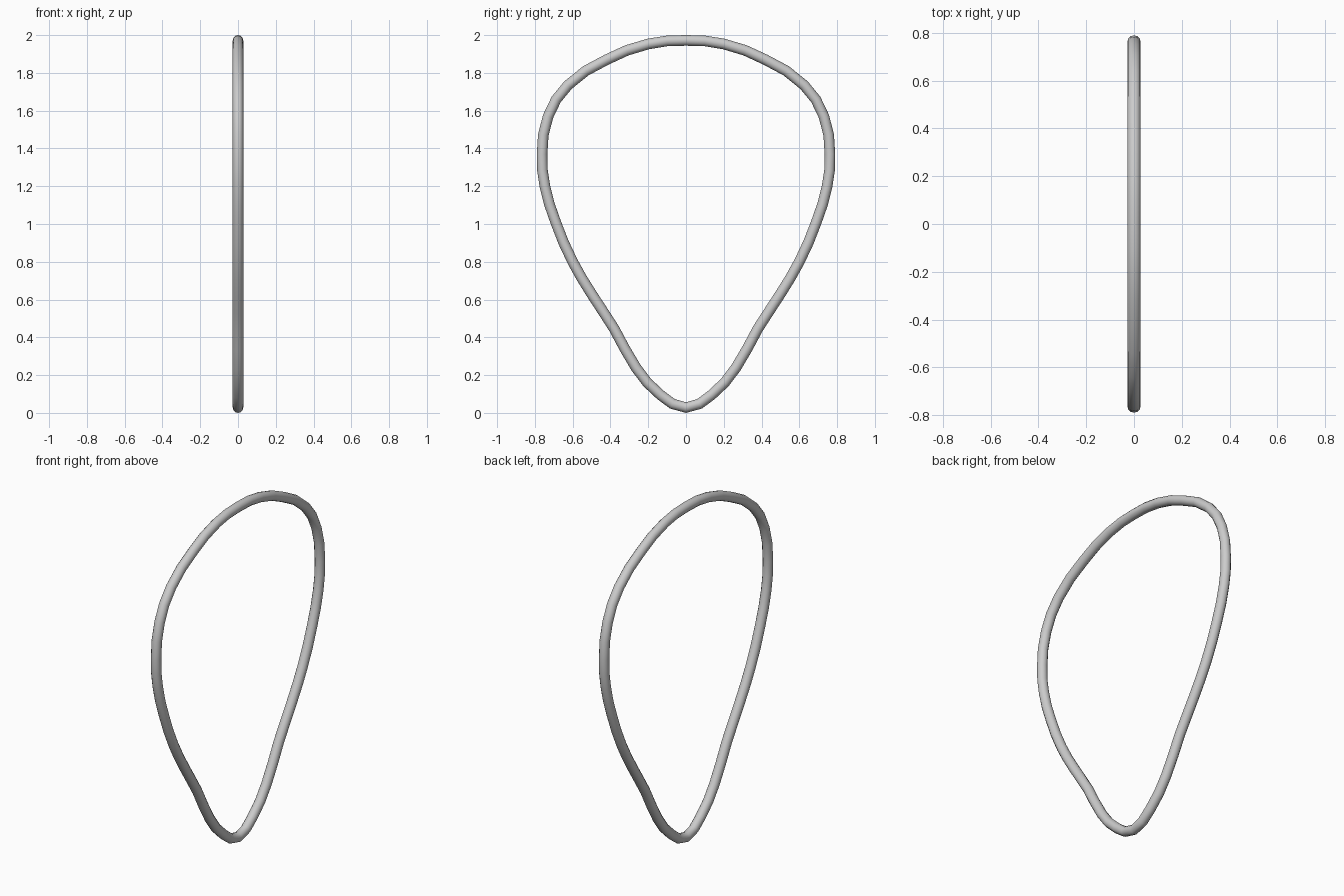
import bpy

if "Cube" in bpy.data.objects:
    bpy.data.objects.remove(bpy.data.objects["Cube"])

# Half of the loop's centre line as (y, z), bottom to top
half = [(0, 0.028), (0.135, 0.095), (0.265, 0.24), (0.38, 0.445), (0.50, 0.63),
        (0.60, 0.80), (0.69, 1.01), (0.747, 1.20), (0.762, 1.37), (0.73, 1.57),
        (0.625, 1.735), (0.42, 1.87), (0.20, 1.953), (0, 1.972)]
# Mirror to the other side for a closed loop
loop = half + [(-y, z) for y, z in half[-2:0:-1]]

# Round tube swept along the loop
curve = bpy.data.curves.new("teardrop_ring", 'CURVE')
curve.dimensions = '3D'
curve.resolution_u = 2
curve.bevel_depth = 0.028
curve.bevel_resolution = 4
spline = curve.splines.new('BEZIER')
spline.bezier_points.add(len(loop) - 1)
spline.use_cyclic_u = True
for p, (y, z) in zip(spline.bezier_points, loop):
    p.co = (0, y, z)
    p.handle_left_type = p.handle_right_type = 'AUTO'

ring = bpy.data.objects.new("teardrop_ring", curve)
bpy.context.collection.objects.link(ring)
bpy.context.view_layer.objects.active = ring
ring.select_set(True)
bpy.ops.object.convert(target='MESH')
bpy.ops.object.shade_smooth()
